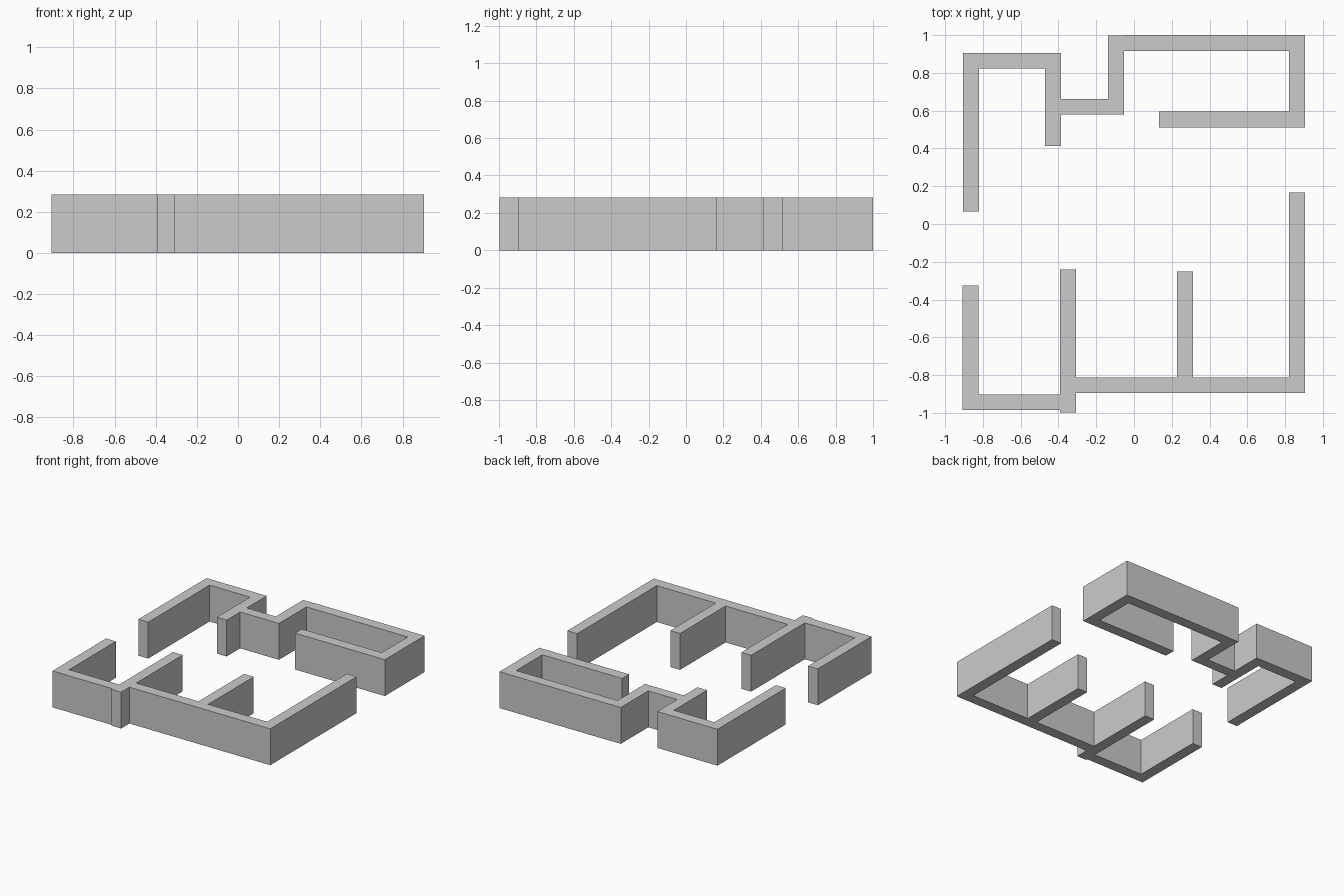
import bpy

if "Cube" in bpy.data.objects:
    bpy.data.objects.remove(bpy.data.objects["Cube"])

HEIGHT = 0.283


def wall(name, x0, x1, y0, y1):
    """Straight wall block standing on the floor."""
    bpy.ops.mesh.primitive_cube_add(size=1)
    ob = bpy.context.object
    ob.name = name
    for v in ob.data.vertices:
        v.co = (x1 if v.co.x > 0 else x0,
                y1 if v.co.y > 0 else y0,
                HEIGHT if v.co.z > 0 else 0)
    return ob


# Rear half: left room, stepped passage, right alcove (walls butt end to side)
wall("rear_left_outer_wall", -0.905, -0.82, 0.067, 0.906)
wall("rear_left_back_wall", -0.82, -0.471, 0.822, 0.906)
wall("rear_left_inner_wall", -0.471, -0.387, 0.413, 0.906)
wall("rear_step_wall", -0.387, -0.138, 0.579, 0.661)
wall("rear_step_return_wall", -0.138, -0.053, 0.579, 0.998)
wall("rear_right_back_wall", -0.053, 0.82, 0.916, 1.0)
wall("rear_right_outer_wall", 0.82, 0.905, 0.512, 1.0)
wall("rear_right_inner_wall", 0.132, 0.82, 0.512, 0.596)

# Front half: three bays opening to the middle
wall("front_left_outer_wall", -0.907, -0.823, -0.986, -0.326)
wall("front_left_front_wall", -0.823, -0.391, -0.986, -0.902)
wall("front_left_divider", -0.391, -0.307, -0.998, -0.241)
wall("front_right_front_wall", -0.307, 0.82, -0.896, -0.812)
wall("front_right_divider", 0.228, 0.312, -0.812, -0.252)
wall("front_right_outer_wall", 0.82, 0.905, -0.896, 0.166)
